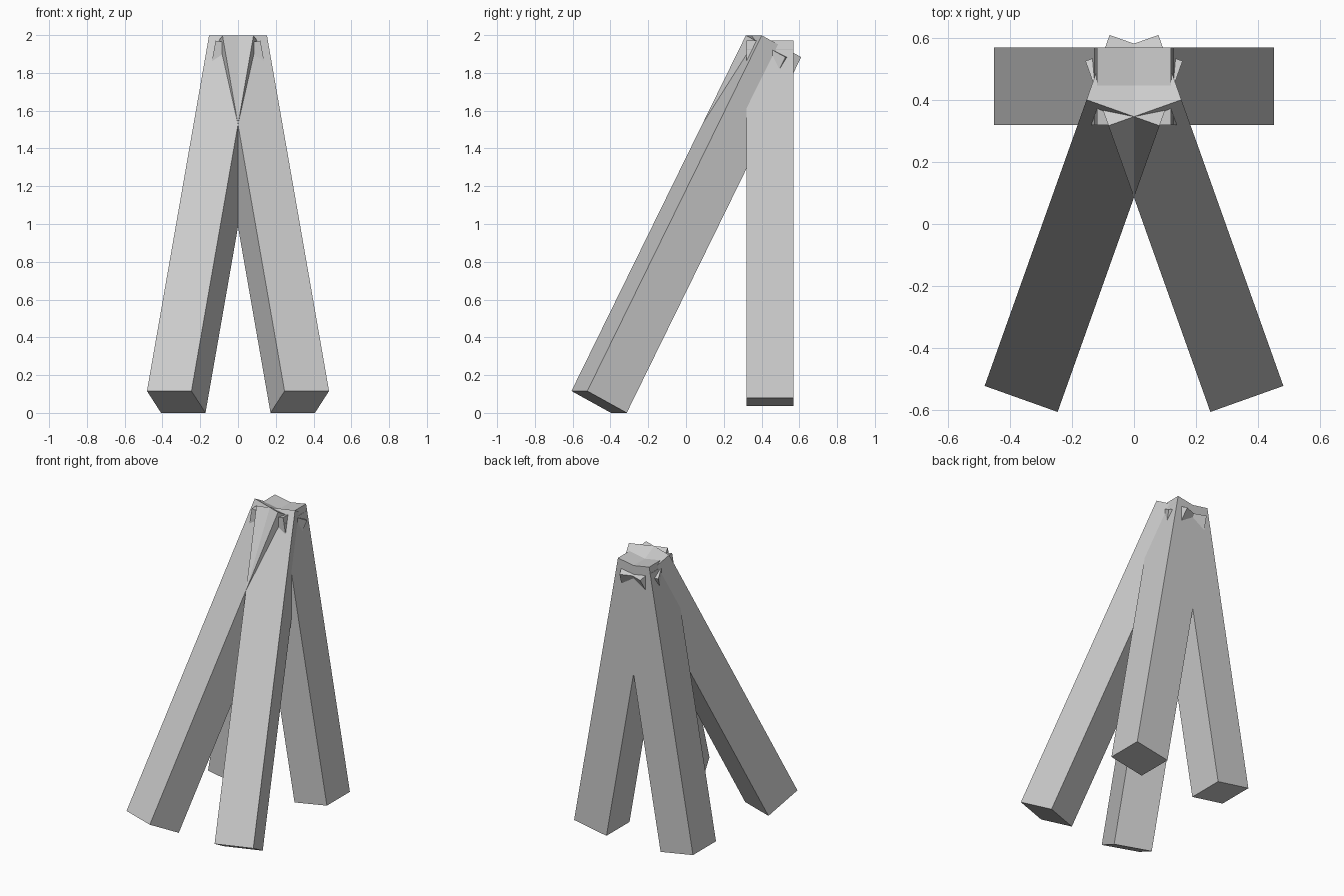
import bpy
import bmesh
from math import radians
from mathutils import Matrix, Vector

cube = bpy.data.objects.get("Cube")
if cube:
    bpy.data.objects.remove(cube, do_unlink=True)

# Single plain grey for every beam
grey = bpy.data.materials.new("plain_grey")
grey.use_nodes = True
colour = (0.6, 0.6, 0.6, 1)
grey.diffuse_color = colour
grey.node_tree.nodes["Principled BSDF"].inputs["Base Color"].default_value = colour

THICK = 0.25


def leg(name, foot, lean, yaw, length):
    """Square beam standing on its foot centre, leaning along the yaw heading."""
    bm = bmesh.new()
    bmesh.ops.create_cube(bm, size=1)
    bmesh.ops.translate(bm, verts=bm.verts, vec=(0, 0, 0.5))
    bmesh.ops.scale(bm, verts=bm.verts, vec=(THICK, THICK, length))
    turn = Matrix.Rotation(radians(yaw), 4, "Z") @ Matrix.Rotation(-radians(lean), 4, "X")
    bmesh.ops.transform(bm, verts=bm.verts, matrix=Matrix.Translation(Vector(foot)) @ turn)
    mesh = bpy.data.meshes.new(name)
    bm.to_mesh(mesh)
    bm.free()
    mesh.materials.append(grey)
    obj = bpy.data.objects.new(name, mesh)
    bpy.context.collection.objects.link(obj)


# Mirrored pairs of legs that cross at the top
for side, s in (("left", 1), ("right", -1)):
    leg("front_leg_" + side, (s * 0.327, -0.46, 0.058), 27.5, s * 19.6, 2.123)
    leg("back_leg_" + side, (s * 0.329, 0.445, 0.058), 10, s * 90, 1.92)
